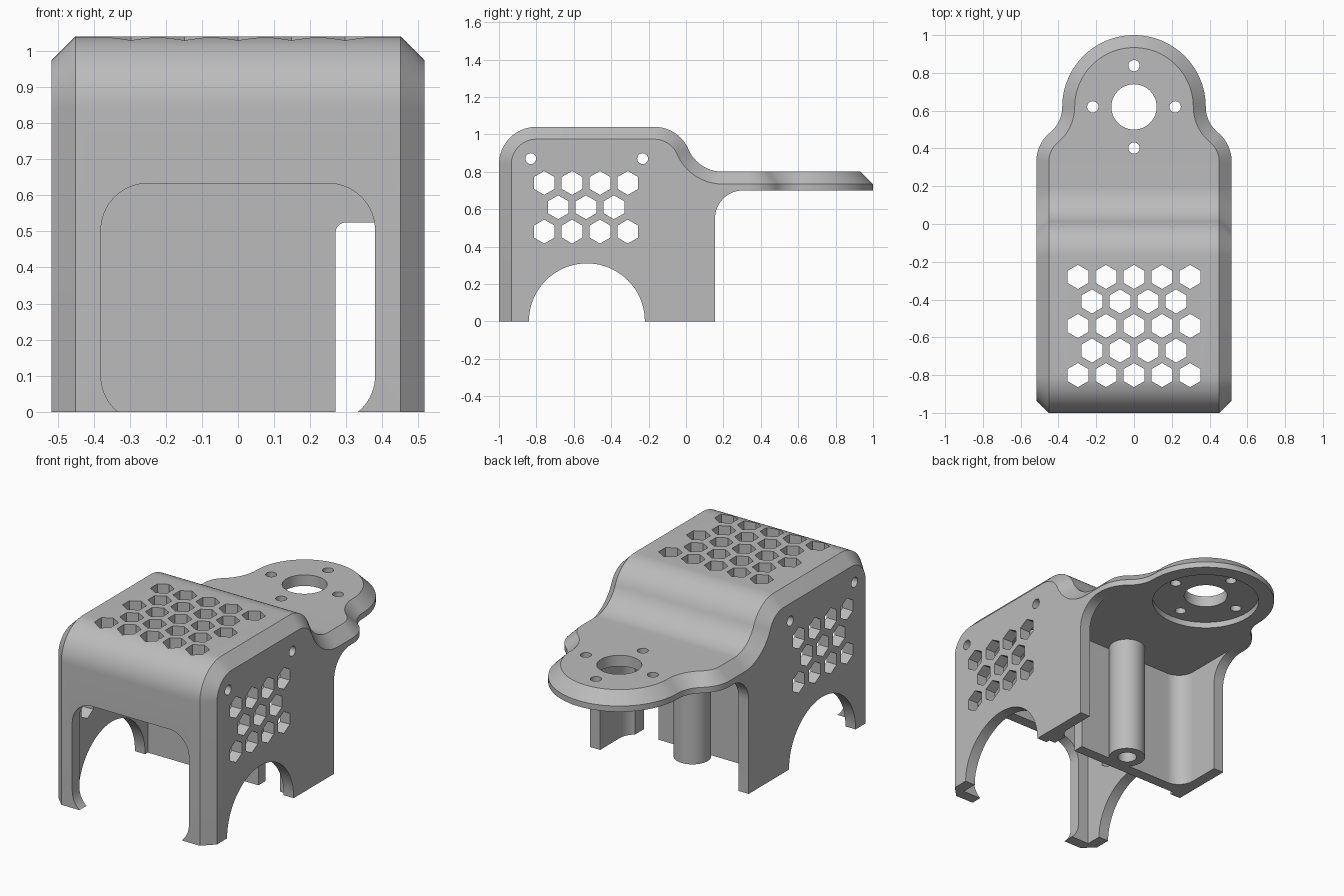
import bpy, bmesh
from math import sin, cos, radians, pi, atan2, degrees

cube = bpy.data.objects.get("Cube")
if cube:
    bpy.data.objects.remove(cube)

CH = 0.066           # chamfer and wall thickness
HW = 0.517           # half width
JOIN = 0.33          # where the housing meets the flange
DISC = (0, 0.62)     # flange centre

grey = bpy.data.materials.new("plain_grey")
grey.use_nodes = True
colour = (0.5, 0.5, 0.5, 1)
grey.diffuse_color = colour
for node in grey.node_tree.nodes:
    if node.type == 'BSDF_PRINCIPLED':
        node.inputs["Base Color"].default_value = colour


def arc(c, r, a, b, n=16):
    """Points on an arc, angles in degrees."""
    return [(c[0] + r * cos(radians(a + (b - a) * i / n)),
             c[1] + r * sin(radians(a + (b - a) * i / n))) for i in range(n + 1)]


def circle(c, r, n=48, turn=0):
    return arc(c, r, turn, turn + 360, n)[:-1]


def rounded_rect(x0, x1, y0, y1, r):
    corners = [(x1 - r, y1 - r, 0), (x0 + r, y1 - r, 90),
               (x0 + r, y0 + r, 180), (x1 - r, y0 + r, 270)]
    return [p for x, y, a in corners for p in arc((x, y), r, a, a + 90)]


def place(p, axis, h):
    """Turn a 2D point into 3D, h lies along the axis."""
    return {'X': (h, *p), 'Y': (p[0], h, p[1]), 'Z': (*p, h)}[axis]


def solid(name, axis, *layer_groups):
    """Closed lofts; each group is a list of (outline, height)."""
    bm = bmesh.new()
    for layers in layer_groups:
        rings = [[bm.verts.new(place(p, axis, h)) for p in pts] for pts, h in layers]
        n = len(rings[0])
        for lo, hi in zip(rings, rings[1:]):
            for i in range(n):
                j = (i + 1) % n
                bm.faces.new((lo[i], lo[j], hi[j], hi[i]))
        bm.faces.new(rings[0])
        bm.faces.new(rings[-1])
    bmesh.ops.recalc_face_normals(bm, faces=bm.faces)
    mesh = bpy.data.meshes.new(name)
    bm.to_mesh(mesh)
    bm.free()
    mesh.materials.append(grey)
    ob = bpy.data.objects.new(name, mesh)
    bpy.context.scene.collection.objects.link(ob)
    return ob


def prisms(name, axis, outlines, a, b):
    return solid(name, axis, *[[(o, a), (o, b)] for o in outlines])


def combine(target, tool, op='DIFFERENCE'):
    mod = target.modifiers.new("join", 'BOOLEAN')
    mod.object, mod.operation, mod.solver = tool, op, 'EXACT'
    bpy.context.view_layer.objects.active = target
    bpy.ops.object.modifier_apply(modifier=mod.name)
    bpy.data.objects.remove(tool)


# Housing: side profile with chamfered flanks
def side_profile(d):
    low, high = (-0.17, 0.84), (0.196, 1.0)
    t = degrees(atan2(high[1] - low[1], high[0] - low[0]))
    return ([(-1 + d, 0)] + arc((-0.8, 0.84), 0.2 - d, 180, 90)
            + arc(low, 0.2 - d, 90, t) + arc(high, 0.2 + d, 180 + t, 270)[1:]
            + [(JOIN, 0.8 - d), (JOIN, 0.7)]
            + arc((0.305, 0.55), 0.15, 90, 180) + [(0.155, 0)])


edge, full = side_profile(CH), side_profile(0)
housing = solid("motor_cover", 'X',
                [(edge, -HW), (full, CH - HW), (full, HW - CH), (edge, HW)])


# Flange: plan outline with chamfered rim
def flange_outline(d):
    c1, c2 = (0.317, JOIN), (0.555, DISC[1])
    t = degrees(atan2(c2[1] - c1[1], c2[0] - c1[0]))
    half = arc(c1, 0.2 - d, 0, t) + arc(c2, 0.175 + d, 180 + t, 180)[1:]
    return (half + arc(DISC, 0.38 - d, 0, 180, 48)[1:-1]
            + [(-x, y) for x, y in reversed(half)])


rim = flange_outline(0)
flange = solid("flange", 'Z',
               [(rim, 0.7), (rim, 0.8 - CH), (flange_outline(CH), 0.8)])
combine(housing, flange, 'UNION')

# Front chamber and rear bay, leaving a partition between them
front = ([(-1 + CH, -0.1)] + arc((-0.8, 0.84), 0.2 - CH, 180, 90)
         + [(-0.195, 1.04 - CH), (-0.195, -0.1)])
combine(housing, prisms("chamber", 'X', [front], CH - HW, HW - CH))
inner, r = HW - CH, 0.1
bay = ([(inner, 0.5), (-inner, 0.5)] + arc((r - inner, r - 0.13), r, 180, 270)
       + arc((inner - r, r - 0.13), r, 270, 360))
combine(housing, prisms("bay", 'Z', [bay], -0.1, 0.7))

# Screw post on the partition
post = (0, -0.06)
combine(housing, prisms("post", 'Z', [circle(post, 0.1)], 0, 0.74), 'UNION')
combine(housing, prisms("post_bore", 'Z', [circle(post, 0.052)], -0.1, 0.4))

# Front window, partition slot, side arches
combine(housing, prisms("window", 'Y', [rounded_rect(-0.38, 0.38, -0.03, 0.633, 0.13)], -1.1, -0.85))
combine(housing, prisms("slot", 'Y', [rounded_rect(0.27, 0.41, -0.2, 0.525, 0.03)], -0.25, 0))
combine(housing, prisms("arches", 'X', [circle((-0.53, 0), 0.31, 80)], -0.6, 0.6))


# Honeycomb vents in the sides and roof
def honeycomb(x, y, count, rows, step, dy):
    return [circle((x + (i + (k % 2) / 2) * step, y - k * dy), 0.064, 6, 30)
            for k in range(rows) for i in range(count - k % 2)]


combine(housing, prisms("side_vents", 'X', honeycomb(-0.758, 0.74, 4, 3, 0.149, 0.13), -0.6, 0.6))
combine(housing, prisms("roof_vents", 'Z', honeycomb(-0.297, -0.28, 5, 5, 0.1485, 0.13), 0.85, 1.1))

# Side screw holes
combine(housing, prisms("side_holes", 'X',
                        [circle((y, 0.87), 0.029, 24) for y in (-0.83, -0.232)], -0.6, 0.6))

# Flange pocket, centre hole and four screw holes
combine(housing, prisms("pocket", 'Z', [circle(DISC, 0.295, 64)], 0.6, 0.735))
holes = [circle(DISC, 0.12)] + [circle(p, 0.03, 24)
                                for p in circle(DISC, 0.218, 4)]
combine(housing, prisms("flange_holes", 'Z', holes, 0.6, 0.9))

# Smooth the curves, keep the edges crisp
bpy.ops.object.select_all(action='DESELECT')
housing.select_set(True)
bpy.context.view_layer.objects.active = housing
bpy.ops.object.shade_smooth_by_angle(angle=radians(30))
